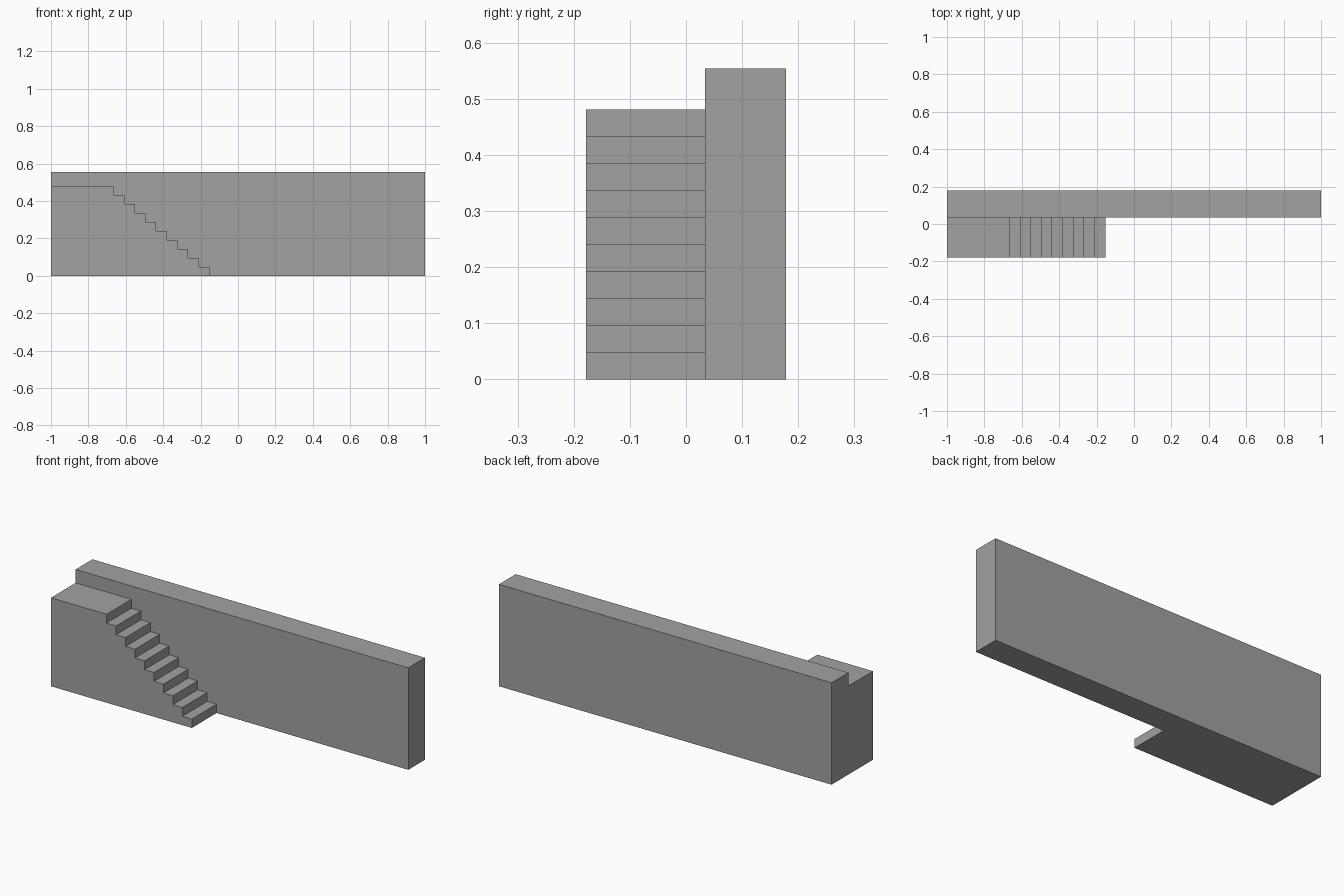
import bpy, bmesh, math

if "Cube" in bpy.data.objects:
    bpy.data.objects.remove(bpy.data.objects["Cube"])

W, D, H = 1.0, 0.178, 0.554        # half length, half depth, wall height
WALL_FRONT = 0.034
STEPS, RISE = 10, 0.0481
LANDING_X, FOOT_X = -0.665, -0.153
TREAD = (FOOT_X - LANDING_X) / (STEPS - 1)

stone = bpy.data.materials.new("grey stone")
stone.diffuse_color = (0.36, 0.36, 0.36, 1)
stone.use_nodes = True
stone.node_tree.nodes["Principled BSDF"].inputs["Base Color"].default_value = stone.diffuse_color


def prism(name, profile, y0, y1):
    """Extrude an (x, z) outline along y."""
    bm = bmesh.new()
    face = bm.faces.new([bm.verts.new((x, y0, z)) for x, z in profile])
    ext = bmesh.ops.extrude_face_region(bm, geom=[face])
    verts = [g for g in ext["geom"] if isinstance(g, bmesh.types.BMVert)]
    bmesh.ops.translate(bm, verts=verts, vec=(0, y1 - y0, 0))
    bmesh.ops.recalc_face_normals(bm, faces=bm.faces)
    mesh = bpy.data.meshes.new(name)
    bm.to_mesh(mesh)
    bm.free()
    mesh.materials.append(stone)
    obj = bpy.data.objects.new(name, mesh)
    bpy.context.collection.objects.link(obj)
    return obj


# Long wall
wall = prism("wall_with_stairs", [(-W, 0), (W, 0), (W, H), (-W, H)], WALL_FRONT, D)

# Stepped outline: foot of the flight up to the landing
outline = [(-W, 0), (FOOT_X, 0)]
for i in range(STEPS):
    x, z = FOOT_X - i * TREAD, (i + 1) * RISE
    outline += [(x, z), (x - TREAD if i < STEPS - 1 else -W, z)]
stairs = prism("staircase", outline, -D, 0.1)   # runs into the wall for the union

# Fuse the stairs and wall into one solid
union = wall.modifiers.new("fuse stairs", 'BOOLEAN')
union.operation = 'UNION'
union.solver = 'EXACT'
union.object = stairs
bpy.context.view_layer.objects.active = wall
bpy.ops.object.modifier_apply(modifier=union.name)
bpy.data.objects.remove(stairs)

# Merge coplanar faces where the parts meet
bm = bmesh.new()
bm.from_mesh(wall.data)
bmesh.ops.dissolve_limit(bm, angle_limit=math.radians(1), verts=bm.verts, edges=bm.edges)
bm.to_mesh(wall.data)
bm.free()
